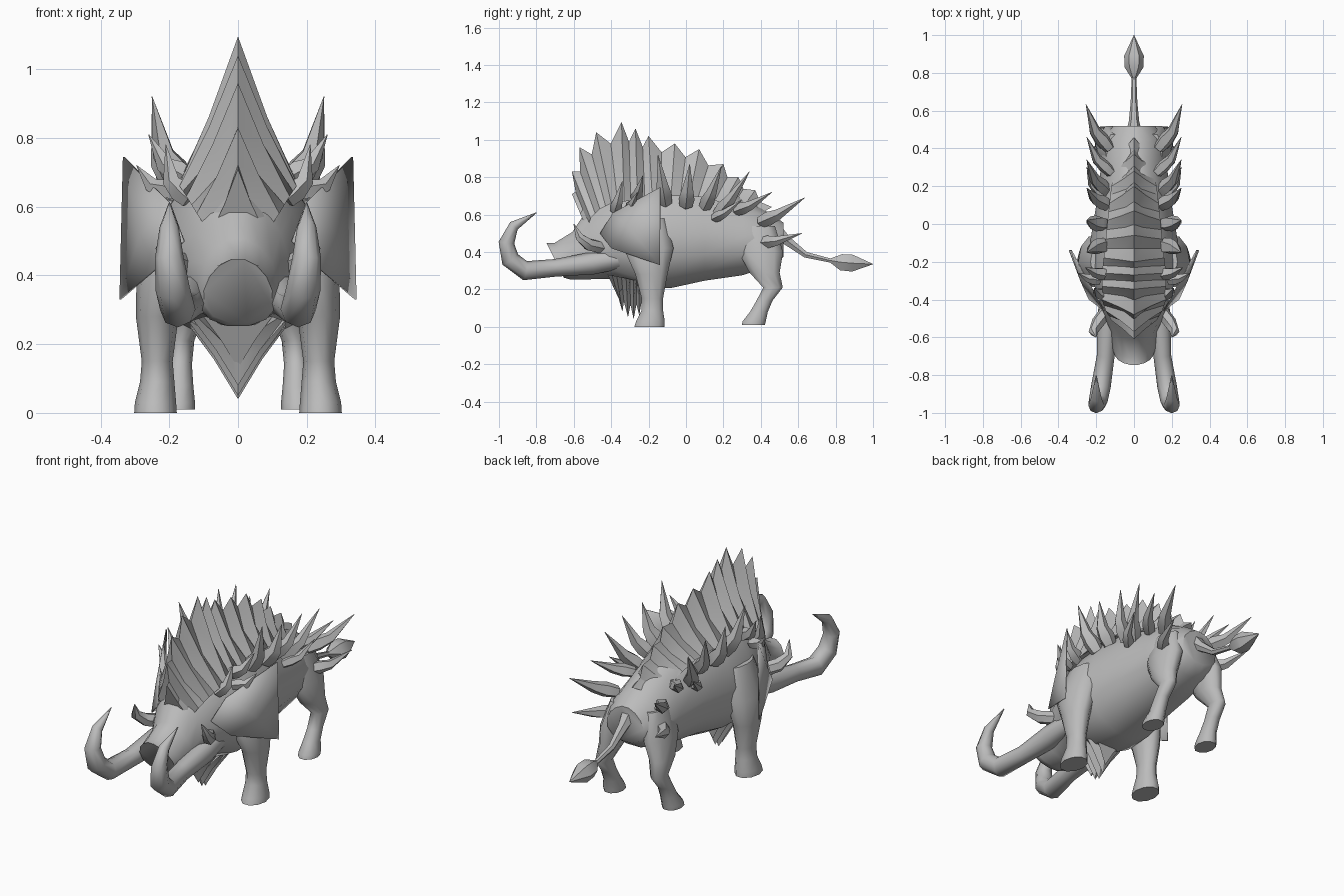
import bpy, bmesh, math
from mathutils import Vector

if "Cube" in bpy.data.objects:
    bpy.data.objects.remove(bpy.data.objects["Cube"], do_unlink=True)

hide = bpy.data.materials.new("hide_grey")
hide.use_nodes = True
GREY = (.5, .5, .5, 1)
hide.diffuse_color = GREY
hide.node_tree.nodes["Principled BSDF"].inputs["Base Color"].default_value = GREY


def build(name, verts, faces, mirrored=False, angle=50):
    """Create a mesh object, fix its normals, shade it and optionally mirror it."""
    mesh = bpy.data.meshes.new(name)
    mesh.from_pydata(verts, [], faces)
    bm = bmesh.new()
    bm.from_mesh(mesh)
    bmesh.ops.remove_doubles(bm, verts=bm.verts, dist=.0005)
    bmesh.ops.recalc_face_normals(bm, faces=bm.faces)
    for face in bm.faces:
        face.smooth = True
    bm.to_mesh(mesh)
    bm.free()
    mesh.set_sharp_from_angle(angle=math.radians(angle))
    mesh.materials.append(hide)
    obj = bpy.data.objects.new(name, mesh)
    bpy.context.collection.objects.link(obj)
    if mirrored:
        obj.modifiers.new("mirror", "MIRROR").use_axis[0] = True
    return obj


def loft(name, rings, mirrored=False, angle=50):
    """Join equal rings of points with quads and close both ends."""
    n = len(rings[0])
    verts = [p for ring in rings for p in ring]
    faces = [(r * n + i, r * n + (i + 1) % n, (r + 1) * n + (i + 1) % n, (r + 1) * n + i)
             for r in range(len(rings) - 1) for i in range(n)]
    faces += [tuple(range(n)), tuple(range(len(verts) - n, len(verts)))]
    return build(name, verts, faces, mirrored, angle)


def circle(n):
    return [(math.cos(math.tau * i / n), math.sin(math.tau * i / n)) for i in range(n)]


def tube(name, path, sides=6, mirrored=True, angle=50):
    """Sweep a round section along (x, y, z, radius) points."""
    pts = [Vector(p[:3]) for p in path]
    rings = []
    for i, p in enumerate(pts):
        along = (pts[min(i + 1, len(pts) - 1)] - pts[max(i - 1, 0)]).normalized()
        side = Vector((1, 0, 0))
        side = (side - along * side.dot(along)).normalized()
        up = along.cross(side)
        rings.append([p + (side * c + up * s) * path[i][3] for c, s in circle(sides)])
    return loft(name, rings, mirrored, angle)


def leg(name, levels):
    """Stack horizontal ovals given as (x, y, z, half width, half depth)."""
    rings = [[(x + c * w, y + s * d, z) for c, s in circle(10)] for x, y, z, w, d in levels]
    return loft(name, rings, True, 60)


def jagged_fan(name, rows, notch):
    """Folded wedge of hair from rows of (tip y, tip z, root y, root z, half width)."""
    full = []
    for a, b in zip(rows, rows[1:]):
        mid = [(p + q) / 2 for p, q in zip(a, b)]
        mid[0] += (mid[2] - mid[0]) * notch
        mid[1] += (mid[3] - mid[1]) * notch
        full += [(a, .5), (mid, .32)]
    full.append((rows[-1], .5))
    rings = []
    for (ty, tz, ry, rz, w), bulge in full:
        my, mz = ty * .45 + ry * .55, tz * .45 + rz * .55
        rings.append([(-w, ry, rz), (-w * bulge, my, mz), (0, ty, tz),
                      (w * bulge, my, mz), (w, ry, rz)])
    return loft(name, rings, False, 25)


# body and head: (y, bottom, top, half width, lean)
sections = [
    (-.70, .26, .45, .10, -.5), (-.66, .25, .45, .115, -.45), (-.57, .25, .51, .12, -.3),
    (-.51, .25, .63, .15, -.1), (-.38, .25, .72, .19, 0), (-.25, .2, .76, .24, 0),
    (-.08, .2, .78, .23, 0), (.1, .24, .76, .2, 0), (.3, .27, .69, .175, 0),
    (.45, .32, .61, .16, 0), (.52, .37, .56, .11, 0)]
rings = []
for y, low, high, w, lean in sections:
    mid, half = (low + high) / 2, (high - low) / 2
    rings.append([(w * c * (1 - .18 * s), y + lean * half * s, mid + half * s)
                  for c, s in circle(14)])
loft("body", rings, angle=55)

# legs
leg("front_leg", [
    (.18, -.2, .58, .05, .1), (.215, -.2, .42, .08, .14), (.235, -.185, .28, .062, .09),
    (.235, -.18, .15, .045, .06), (.235, -.18, .09, .05, .06),
    (.24, -.19, .03, .06, .08), (.24, -.195, 0, .062, .085)])
leg("hind_leg", [
    (.11, .38, .54, .04, .1), (.13, .4, .4, .065, .125), (.15, .42, .29, .055, .085),
    (.165, .465, .21, .038, .055), (.17, .42, .14, .036, .045),
    (.17, .39, .08, .04, .05), (.175, .365, .03, .05, .065), (.175, .36, .01, .05, .065)])

# mane along the back, beard under the throat
jagged_fan("mane", [
    (-.61, .71, -.53, .52, .08), (-.61, .83, -.51, .58, .12), (-.57, .96, -.46, .63, .15),
    (-.48, 1.04, -.4, .66, .17), (-.345, 1.095, -.33, .67, .17), (-.27, 1.06, -.26, .68, .17),
    (-.2, 1.02, -.18, .69, .16), (-.06, .98, -.08, .7, .15), (.07, .95, .02, .7, .14),
    (.2, .87, .11, .69, .13), (.28, .8, .2, .66, .12), (.37, .73, .29, .62, .1),
    (.46, .64, .37, .59, .08)], .22)
jagged_fan("beard", [
    (-.35, .13, -.42, .28, .1), (-.34, .08, -.37, .27, .13), (-.31, .05, -.32, .26, .14),
    (-.28, .04, -.28, .25, .14), (-.25, .06, -.25, .25, .12), (-.23, .1, -.21, .25, .09)], .35)

# tusks
tube("large_tusk", [
    (.12, -.3, .37, .05), (.135, -.5, .34, .06), (.15, -.7, .315, .047), (.175, -.86, .3, .052),
    (.19, -.94, .36, .05), (.2, -.96, .45, .042), (.2, -.92, .54, .028), (.2, -.8, .61, .002)], 8)
tube("small_tusk", [
    (.13, -.44, .42, .035), (.19, -.52, .44, .035), (.215, -.57, .48, .025), (.2, -.6, .55, .002)])

# ears: cupped sheets fanned around a bulging centre
rim = [(.16, -.46, .5), (.2, -.39, .61), (.335, -.14, .745), (.345, -.14, .33), (.24, -.4, .42)]
ear = build("ear", rim + [(.285, -.3, .52)], [(i, (i + 1) % 5, 5) for i in range(5)], True)
ear.modifiers.new("thickness", "SOLIDIFY").thickness = .006

# side spikes: root, tip, thickness
spikes = [
    ((.15, -.11, .66), (.25, -.15, .92), .045), ((.16, 0, .65), (.25, .02, .87), .045),
    ((.14, .1, .64), (.25, .19, .86), .04), ((.14, .17, .6), (.25, .34, .83), .04),
    ((.12, .27, .62), (.25, .46, .72), .035), ((.13, .4, .56), (.255, .635, .69), .04),
    ((.14, .4, .45), (.25, .62, .5), .035), ((.16, .15, .58), (.25, .3, .68), .03),
    ((.14, -.27, .68), (.26, -.23, .81), .035), ((.18, -.3, .64), (.295, -.26, .72), .03),
    ((.14, -.38, .62), (.21, -.34, .78), .035)]
for root, tip, r in spikes:
    a, b = Vector(root), Vector(tip)
    bend = a.lerp(b, .4) + Vector((.025, 0, -.01))
    tube("side_spike", [(*a, r * .8), (*a.lerp(bend, .5), r), (*bend, r * .75), (*b, .001)], 5)

# tail with a leaf-shaped tuft
tube("tail", [(0, .46, .53, .05), (0, .54, .46, .028), (0, .64, .385, .018), (0, .79, .35, .012)],
     6, False)
tube("tail_tuft", [(0, .77, .355, .012), (0, .83, .345, .05), (0, .89, .34, .052),
                   (0, 1, .335, .001)], 6, False, 30)
